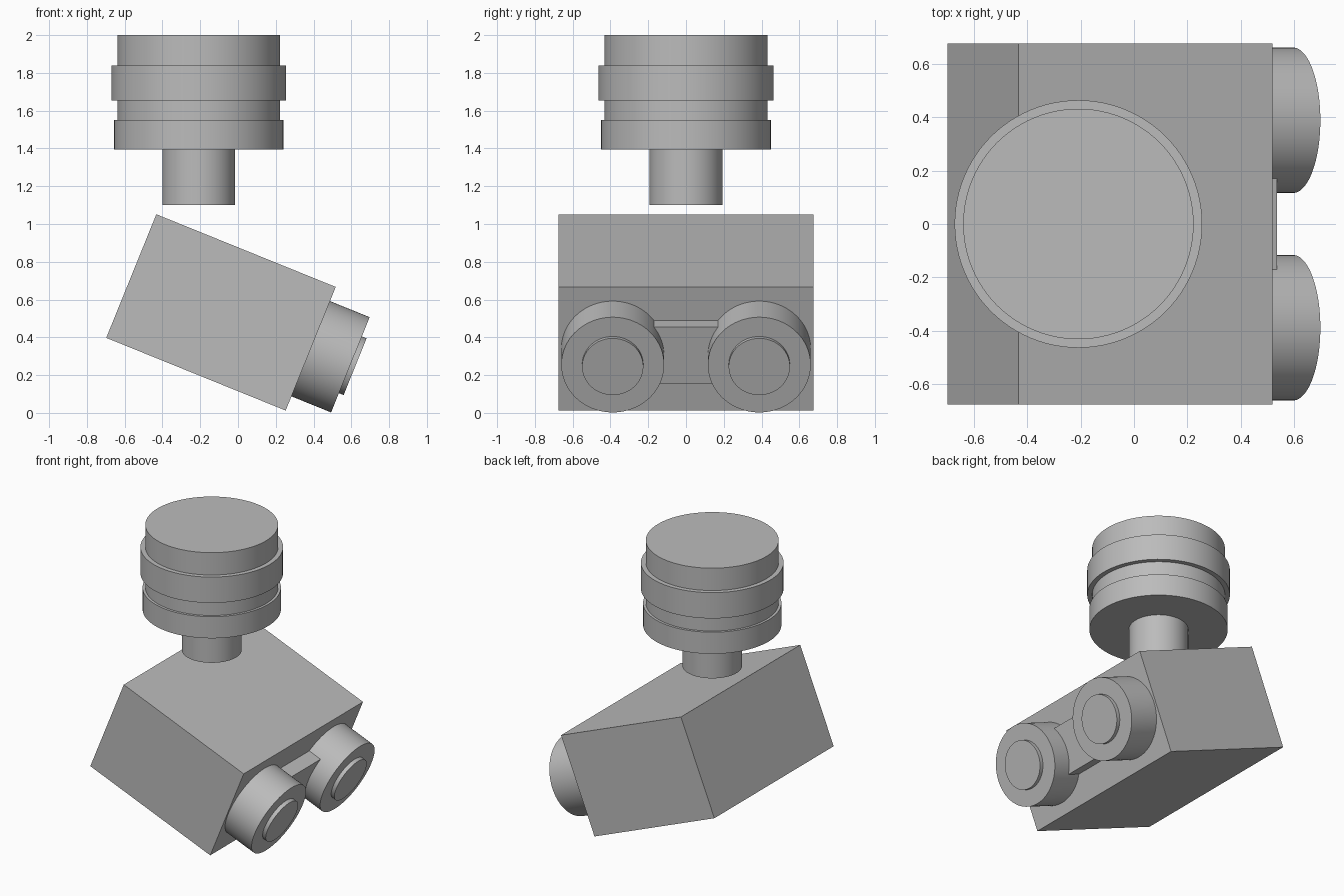
import bpy
from math import pi, radians
from mathutils import Matrix, Vector

if "Cube" in bpy.data.objects:
    bpy.data.objects.remove(bpy.data.objects["Cube"])

grey = bpy.data.materials.new("plain_grey")
grey.use_nodes = True
grey.diffuse_color = (0.5, 0.5, 0.5, 1)
grey.node_tree.nodes["Principled BSDF"].inputs["Base Color"].default_value = grey.diffuse_color

# Tilted frame of the head: local x runs along the lens axis
HEAD = Matrix.Translation((-0.09, 0, 0.532)) @ Matrix.Rotation(radians(22.05), 4, "Y")
BOX_FRONT = 0.5125


def finish(name, matrix):
    ob = bpy.context.object
    ob.name = ob.data.name = name
    ob.data.materials.append(grey)
    ob.matrix_world = matrix
    return ob


def block(name, low, high):
    """Box between two corners in the head frame."""
    low, high = Vector(low), Vector(high)
    bpy.ops.mesh.primitive_cube_add(size=1)
    bpy.context.object.data.transform(Matrix.Diagonal((*(high - low), 1)))
    finish(name, HEAD @ Matrix.Translation((low + high) / 2))


def cylinder(name, radius, start, end, frame):
    """Cylinder along the z axis of the given frame."""
    bpy.ops.mesh.primitive_cylinder_add(vertices=96, radius=radius, depth=end - start)
    finish(name, frame @ Matrix.Translation((0, 0, (start + end) / 2)))
    bpy.ops.object.shade_smooth_by_angle(angle=radians(30))


# Head box and the bar joining the lenses
block("head_box", (-BOX_FRONT, -0.675, -0.353), (BOX_FRONT, 0.675, 0.353))
block("lens_bridge", (0.45, -0.3, -0.162), (0.609, 0.3, 0.162))

# Pair of lens barrels with raised discs
for side, y in (("left", 0.388), ("right", -0.388)):
    axis = HEAD @ Matrix.Translation((0, y, 0)) @ Matrix.Rotation(pi / 2, 4, "Y")
    cylinder(side + "_lens_barrel", 0.272, 0.45, 0.739, axis)
    cylinder(side + "_lens_disc", 0.162, 0.7, 0.766, axis)

# Upright stack floating above the head
STACK = Matrix.Translation((-0.208, 0, 0))
for name, radius, bottom, top in (
    ("neck", 0.193, 1.10, 1.395),
    ("lower_collar", 0.449, 1.395, 1.55),
    ("drum", 0.431, 1.55, 2.0),
    ("upper_collar", 0.463, 1.655, 1.84),
):
    cylinder(name, radius, bottom, top, STACK)
